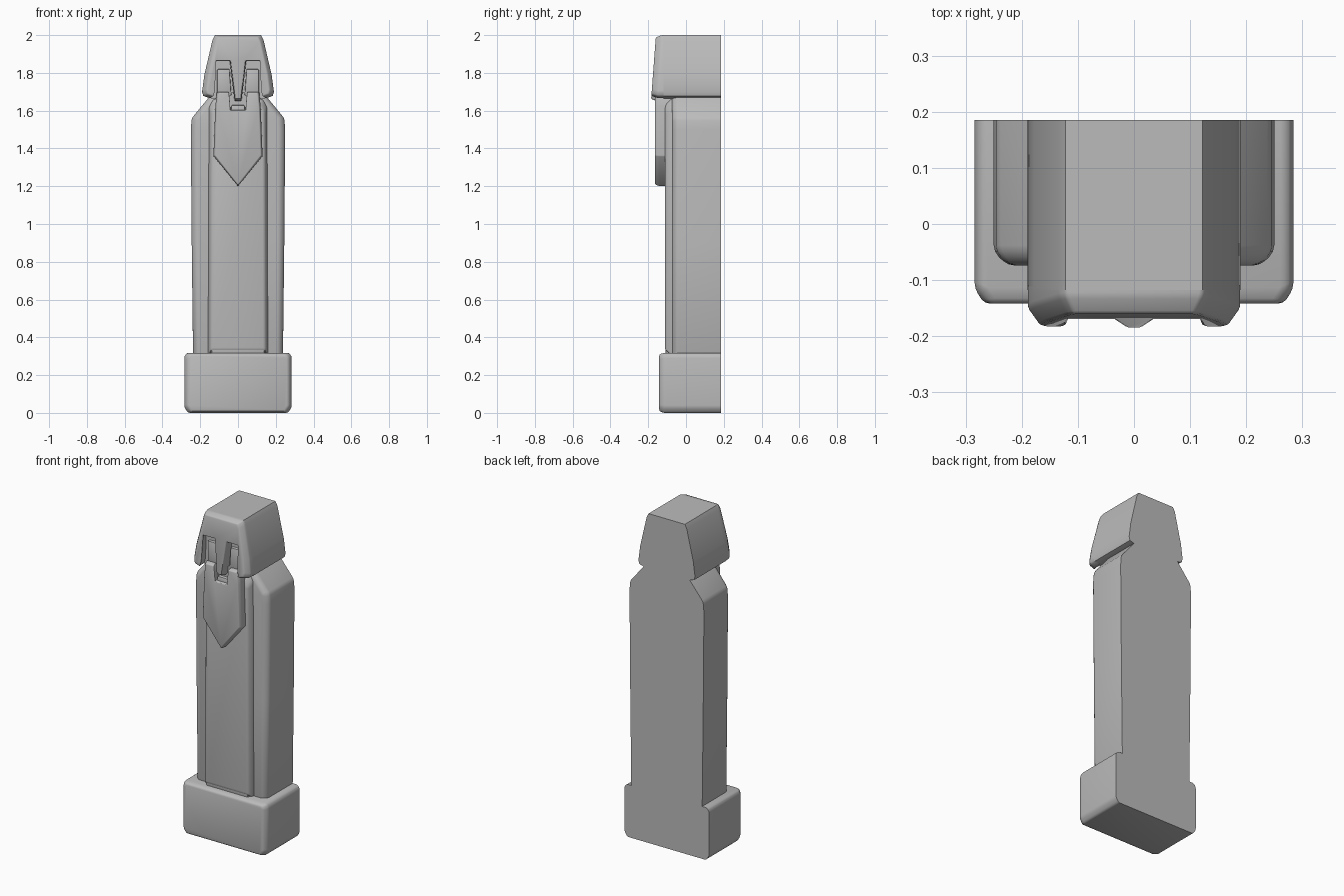
import bpy, bmesh

if "Cube" in bpy.data.objects:
    bpy.data.objects.remove(bpy.data.objects["Cube"], do_unlink=True)

stone = bpy.data.materials.new("grey stone")
stone.use_nodes = True
stone.diffuse_color = (0.5, 0.5, 0.5, 1)
stone.node_tree.nodes["Principled BSDF"].inputs["Base Color"].default_value = stone.diffuse_color
BACK = 0.185


def carve(name, half, rings, bevel=0.008, lean=0.0, mirror=True):
    """Loft an x/z outline through rings of (y, x scale, z scale), back to front."""
    outline = list(half)
    if mirror:
        outline += [(-x, z) for x, z in reversed(half) if x > 0]
    top = max(z for _, z in outline)
    mid = (top + min(z for _, z in outline)) / 2
    bm = bmesh.new()
    loops = []
    for i, (y, sx, sz) in enumerate(rings):
        tilt = lean if i else 0
        loops.append([bm.verts.new((x * sx, y - tilt * (top - z), mid + (z - mid) * sz))
                      for x, z in outline])
    n = len(outline)
    for a, b in zip(loops, loops[1:]):
        for i in range(n):
            bm.faces.new((a[i], a[(i + 1) % n], b[(i + 1) % n], b[i]))
    bm.faces.new(loops[0])
    bm.faces.new(loops[-1])
    bmesh.ops.recalc_face_normals(bm, faces=bm.faces[:])
    # Soften every worn edge except the flat cut at the back
    back = set(loops[0])
    edges = [e for e in bm.edges if not set(e.verts) <= back and e.calc_face_angle(0) > 0.3]
    if bevel:
        bmesh.ops.bevel(bm, geom=edges, offset=bevel, segments=2, profile=0.5,
                        affect='EDGES', clamp_overlap=True)
    mesh = bpy.data.meshes.new(name)
    bm.to_mesh(mesh)
    bm.free()
    mesh.materials.append(stone)
    obj = bpy.data.objects.new(name, mesh)
    bpy.context.collection.objects.link(obj)
    bpy.ops.object.select_all(action='DESELECT')
    obj.select_set(True)
    bpy.context.view_layer.objects.active = obj
    bpy.ops.object.shade_smooth_by_angle(angle=0.6)
    return obj


# Plinth
carve("plinth", [(0.27, 0.318), (0.284, 0.30), (0.284, 0.03), (0.265, 0)],
      [(BACK, 1, 1), (-0.115, 1, 1), (-0.142, 0.94, 0.95)], 0.01)

# Body with sloping shoulders, and the raised front of the robe
carve("body", [(0.13, 1.70), (0.245, 1.56), (0.25, 1.5), (0.245, 0.9), (0.238, 0.3)],
      [(BACK, 1, 1), (-0.05, 1, 1), (-0.074, 0.9, 0.99)], 0.012)
carve("robe_front", [(0.13, 1.665), (0.155, 1.62), (0.16, 0.3)],
      [(0.0, 1, 1), (-0.075, 1, 1), (-0.112, 0.9, 0.95)], 0.012)
carve("robe_hem", [(0.148, 0.4), (0.148, 0.3)], [(0.0, 1, 1), (-0.075, 1, 1), (-0.108, 0.95, 1)], 0.008)

# Hooded head
hood = [(0.122, 2.0), (0.135, 1.975), (0.178, 1.79), (0.19, 1.70), (0.184, 1.678)]
carve("head", hood + [(0.14, 1.665)], [(BACK, 1, 1), (-0.118, 1, 1)], 0)

# Face plate with open eye sockets and a tapering nose
carve("face_plate", hood + [(0.145, 1.665), (0.136, 1.70), (0.13, 1.866), (0.044, 1.866), (0.018, 1.65)],
      [(-0.11, 1, 1), (-0.128, 1, 1), (-0.16, 0.88, 0.93)], 0.006, lean=0.07)

# Eyes set in the sockets
for side, name in ((1, "left_eye"), (-1, "right_eye")):
    carve(name, [(side * x, z) for x, z in [(0.045, 1.82), (0.11, 1.82), (0.11, 1.68), (0.035, 1.68)]],
          [(-0.10, 1, 1), (-0.136, 1, 1)], 0.005, mirror=False)

# Beard with a notch for the mouth
carve("beard", [(0.042, 1.605), (0.044, 1.64), (0.05, 1.70), (0.112, 1.70), (0.12, 1.62),
                (0.13, 1.36), (0.0, 1.2)],
      [(-0.06, 1, 1), (-0.145, 1, 1), (-0.164, 0.94, 0.97)], 0.004)
carve("lower_lip", [(0.035, 1.63), (0.04, 1.58)], [(-0.06, 1, 1), (-0.148, 1, 1)], 0.006)
carve("mouth", [(0.045, 1.70), (0.045, 1.58)], [(-0.06, 1, 1), (-0.128, 1, 1)], 0)
